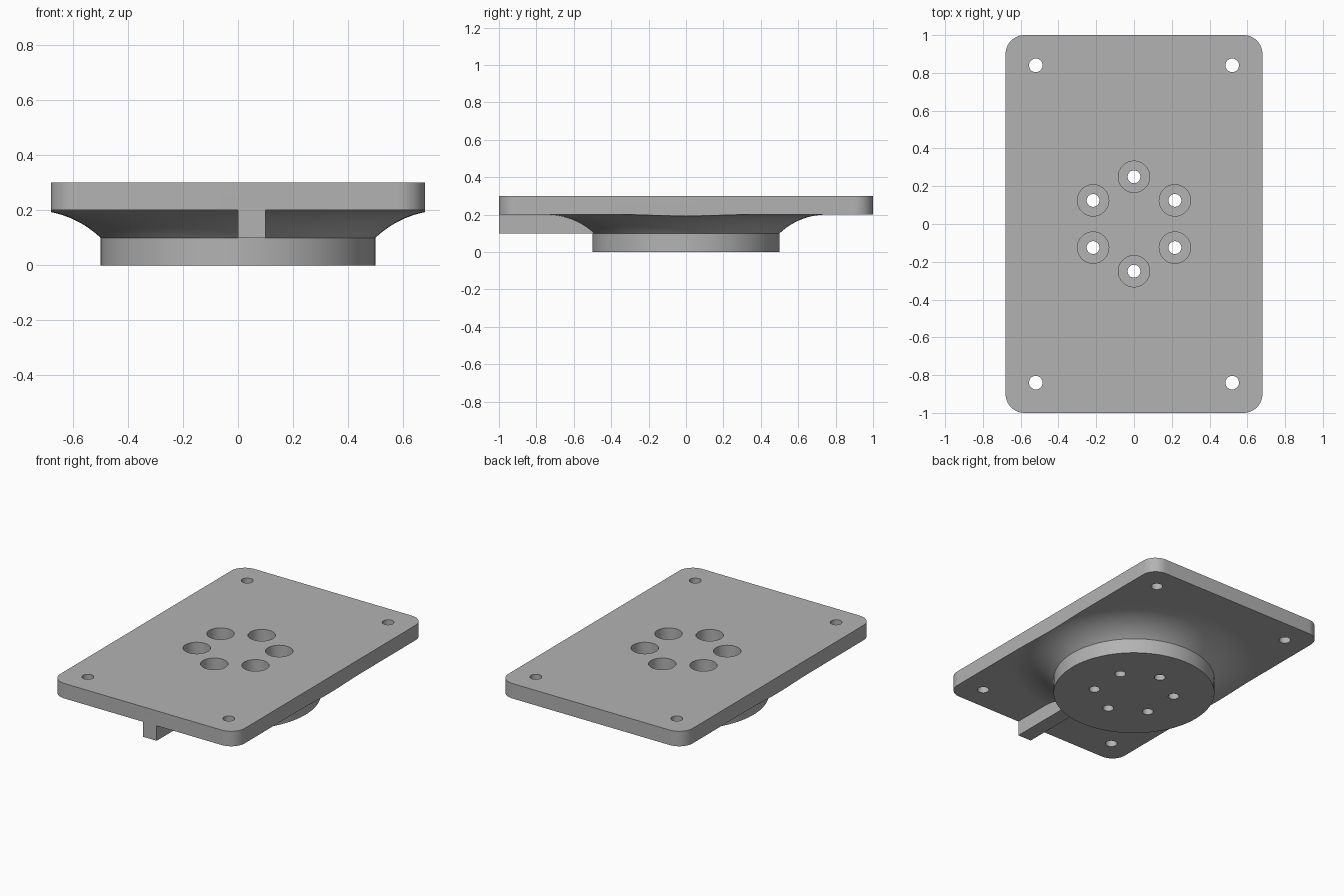
import bpy, bmesh, math

scene = bpy.context.scene
cube = bpy.data.objects.get("Cube")
if cube:
    bpy.data.objects.remove(cube, do_unlink=True)

HALF_X, HALF_Y, CORNER = 0.68, 1.0, 0.1
DISC_R, FLARE_R = 0.5, 0.75
DISC_TOP, PLATE_BOTTOM, PLATE_TOP = 0.1, 0.2, 0.3

grey = bpy.data.materials.new("plain grey")
grey.use_nodes = True
colour = (0.45, 0.45, 0.45, 1)
grey.diffuse_color = colour
grey.node_tree.nodes["Principled BSDF"].inputs["Base Color"].default_value = colour


def finish(name, bm):
    bmesh.ops.recalc_face_normals(bm, faces=bm.faces)
    mesh = bpy.data.meshes.new(name)
    bm.to_mesh(mesh)
    bm.free()
    mesh.materials.append(grey)
    obj = bpy.data.objects.new(name, mesh)
    scene.collection.objects.link(obj)
    return obj


def prism(name, outline, z0, z1):
    bm = bmesh.new()
    face = bm.faces.new([bm.verts.new((x, y, z0)) for x, y in outline])
    top = bmesh.ops.extrude_face_region(bm, geom=[face])["geom"]
    bmesh.ops.translate(bm, vec=(0, 0, z1 - z0),
                        verts=[v for v in top if isinstance(v, bmesh.types.BMVert)])
    return finish(name, bm)


def circle(x, y, r, n=48):
    return [(x + r * math.cos(math.tau * i / n), y + r * math.sin(math.tau * i / n))
            for i in range(n)]


def rectangle(x0, x1, y0, y1):
    return [(x0, y0), (x1, y0), (x1, y1), (x0, y1)]


def rounded_rectangle(hx, hy, r, n=12):
    points = []
    for k, (sx, sy) in enumerate([(1, 1), (-1, 1), (-1, -1), (1, -1)]):
        for i in range(n + 1):
            a = math.pi / 2 * (k + i / n)
            points.append((sx * (hx - r) + r * math.cos(a), sy * (hy - r) + r * math.sin(a)))
    return points


def revolve(name, profile, steps=128):
    bm = bmesh.new()
    verts = [bm.verts.new((r, 0, z)) for r, z in profile]
    edges = [bm.edges.new(pair) for pair in zip(verts, verts[1:])]
    bmesh.ops.spin(bm, geom=verts + edges, cent=(0, 0, 0), axis=(0, 0, 1),
                   angle=math.tau, steps=steps)
    bmesh.ops.remove_doubles(bm, verts=bm.verts, dist=1e-5)
    return finish(name, bm)


def combine(target, tool, operation):
    mod = target.modifiers.new(operation.lower(), 'BOOLEAN')
    mod.operation, mod.solver, mod.object = operation, 'EXACT', tool
    bpy.context.view_layer.update()
    graph = bpy.context.evaluated_depsgraph_get()
    mesh = bpy.data.meshes.new_from_object(target.evaluated_get(graph))
    target.modifiers.clear()
    target.data = mesh
    bpy.data.objects.remove(tool, do_unlink=True)


# Round foot with a concave flare that meets the plate tangentially
rise, run = PLATE_BOTTOM - DISC_TOP, FLARE_R - DISC_R
arc_r = (rise ** 2 + run ** 2) / (2 * rise)
sweep = math.asin(run / arc_r)
flare = [(FLARE_R - arc_r * math.sin(sweep * (1 - i / 16)),
          PLATE_BOTTOM - arc_r + arc_r * math.cos(sweep * (1 - i / 16))) for i in range(17)]
foot = revolve("foot", [(0, 0), (DISC_R, 0)] + flare + [(FLARE_R, 0.25), (0, 0.25)])
combine(foot, prism("trim", rectangle(-HALF_X, HALF_X, -HALF_Y, HALF_Y), -0.1, 0.5), 'INTERSECT')

# Mounting plate joined with the foot and the off-centre front rib
plate = prism("mounting_plate", rounded_rectangle(HALF_X, HALF_Y, CORNER),
              PLATE_BOTTOM, PLATE_TOP)
combine(plate, foot, 'UNION')
combine(plate, prism("rib", rectangle(0, 0.1, -HALF_Y, -0.45), DISC_TOP, 0.25), 'UNION')

# Corner holes
for x in (-0.52, 0.52):
    for y in (-0.84, 0.84):
        combine(plate, prism("corner_hole", circle(x, y, 0.036), -0.1, 0.5), 'DIFFERENCE')

# Ring of six counterbored bolt holes
for k in range(6):
    a = math.pi / 2 + k * math.pi / 3
    x, y = 0.25 * math.cos(a), 0.25 * math.sin(a)
    combine(plate, prism("bolt_hole", circle(x, y, 0.034), -0.1, 0.5), 'DIFFERENCE')
    combine(plate, prism("counterbore", circle(x, y, 0.083), DISC_TOP, 0.5), 'DIFFERENCE')

# Smooth curved walls, crisp edges
bpy.ops.object.select_all(action='DESELECT')
plate.select_set(True)
bpy.context.view_layer.objects.active = plate
bpy.ops.object.shade_smooth_by_angle(angle=math.radians(25))
